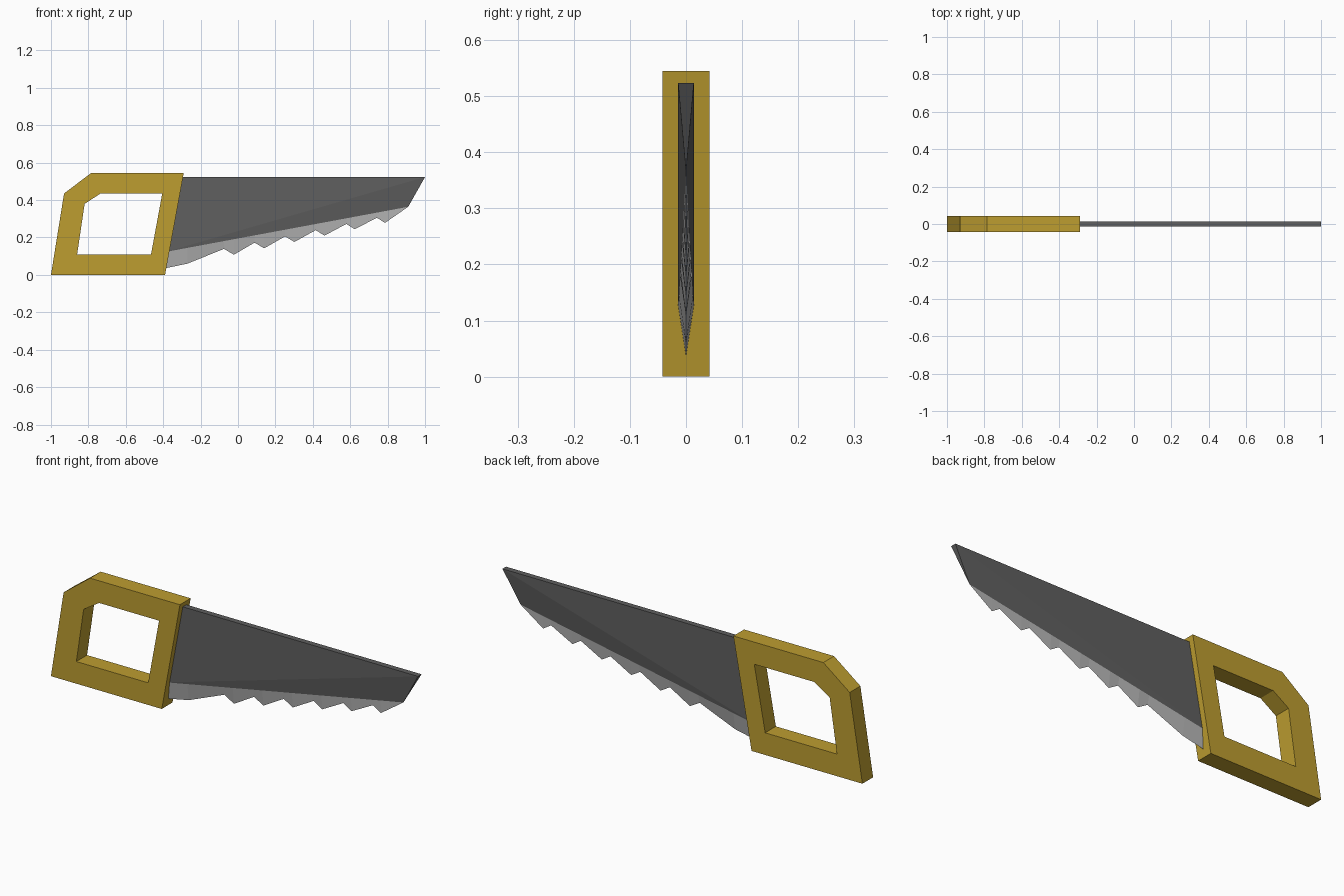
import bpy, bmesh

if "Cube" in bpy.data.objects:
    bpy.data.objects.remove(bpy.data.objects["Cube"])


def material(name, rgb):
    m = bpy.data.materials.new(name)
    m.diffuse_color = (*rgb, 1)
    m.use_nodes = True
    m.node_tree.nodes["Principled BSDF"].inputs["Base Color"].default_value = m.diffuse_color
    return m


def finish(bm, name, mats):
    bmesh.ops.remove_doubles(bm, verts=bm.verts, dist=1e-5)
    bmesh.ops.recalc_face_normals(bm, faces=bm.faces)
    me = bpy.data.meshes.new(name)
    bm.to_mesh(me)
    bm.free()
    for m in mats:
        me.materials.append(m)
    ob = bpy.data.objects.new(name, me)
    bpy.context.collection.objects.link(ob)


gold = material("handle gold", (0.51, 0.34, 0.03))
dark = material("blade dark grey", (0.115, 0.115, 0.115))
light = material("teeth light grey", (0.46, 0.46, 0.46))

# Handle: chamfered slanted frame with a matching opening
outer = [(-1, 0), (-.93, .435), (-.785, .545), (-.29, .545), (-.39, 0)]
inner = [(-.86, .11), (-.82, .38), (-.735, .435), (-.405, .435), (-.465, .11)]
T = 0.042
bm = bmesh.new()
rings = [[bm.verts.new((x, y, z)) for x, z in ring]
         for ring, y in ((outer, -T), (inner, -T), (inner, T), (outer, T))]
for r in range(4):
    a, b = rings[r], rings[(r + 1) % 4]
    for i in range(5):
        j = (i + 1) % 5
        bm.faces.new((a[i], a[j], b[j], b[i]))
finish(bm, "handle", [gold])

# Blade: flat body, thinning to the tip, with a sharpened toothed edge below
W = 0.014
top_l, top_r = (-.30, .523), (1.0, .523)
x0, z0, x1, z1 = -.38, .124, .91, .364
edge = [(-.392, .035), (-.27, .06)]
for i in range(6):
    edge += [(-.075 + .1635 * i, .139 + .0333 * i),
             (-.022 + .1616 * i, .108 + .034 * i)]
edge.append((x1, z1))

bm = bmesh.new()


def face(mat, *pts):
    f = bm.faces.new([bm.verts.new(p) for p in pts])
    f.material_index = mat


# points on the line where the sharpened edge begins
ts = [min(max((x - x0) / (x1 - x0), 0), 1) for x, z in edge]
for s in (-1, 1):
    line = [(x0 + (x1 - x0) * t, s * W * (1 - t), z0 + (z1 - z0) * t) for t in ts]
    tl, tr = (top_l[0], s * W, top_l[1]), (top_r[0], s * W, top_r[1])
    face(0, tl, tr, line[0])
    for i in range(len(edge) - 1):
        (xa, za), (xb, zb) = edge[i], edge[i + 1]
        face(0, tr, line[i + 1], line[i])
        if i < len(edge) - 2:
            face(1, line[i], line[i + 1], (xb, 0, zb), (xa, 0, za))
        else:
            face(1, line[i], (xb, 0, zb), (xa, 0, za))
# top, tip and hidden rear faces
face(0, (top_l[0], -W, top_l[1]), (top_r[0], -W, top_r[1]),
     (top_r[0], W, top_r[1]), (top_l[0], W, top_l[1]))
face(0, (top_r[0], -W, top_r[1]), (top_r[0], W, top_r[1]), (x1, 0, z1))
face(0, (top_l[0], -W, top_l[1]), (top_l[0], W, top_l[1]), (x0, W, z0),
     (edge[0][0], 0, edge[0][1]), (x0, -W, z0))
finish(bm, "saw_blade", [dark, light])
